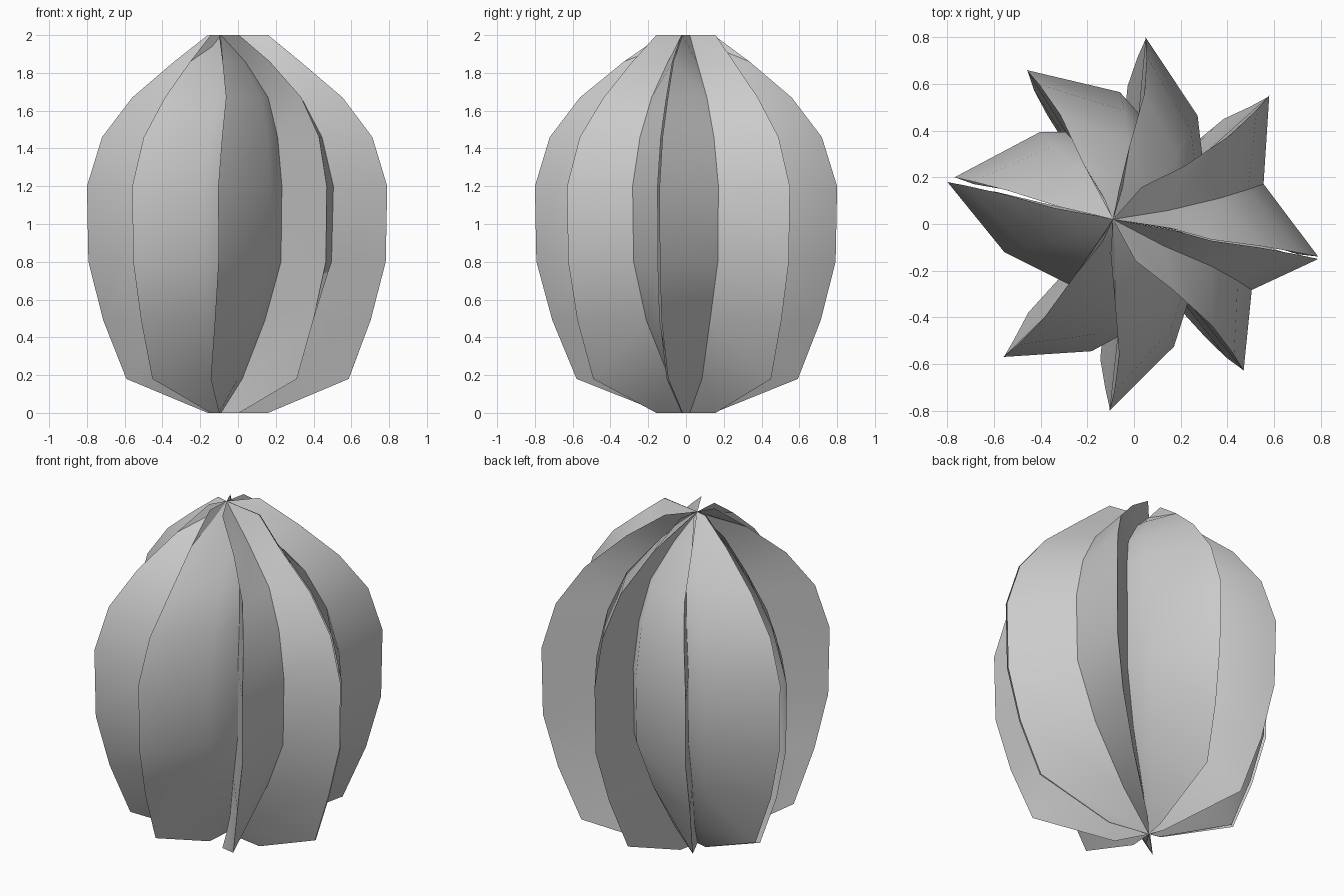
import bpy
from mathutils import Vector

if "Cube" in bpy.data.objects:
    bpy.data.objects.remove(bpy.data.objects["Cube"])

# levels: height, rib radius factor, valley factor, sideways lean
LEVELS = [(0, .20, 0, -.09), (.18, .74, .38, -.065), (.49, .89, .75, -.03),
          (.80, .99, .99, 0), (1.20, 1, 1.01, 0), (1.46, .90, .87, .01),
          (1.67, .70, .65, .01), (1.86, .42, .34, -.04), (2, .20, 0, -.09)]

# cross-section of each folded panel: rib, valley points, next rib
PANELS = {
    "front_panel_1": [(-.80, .18), (-.55, -.12), (-.25, -.27), (-.56, -.57)],
    "front_panel_2": [(-.56, -.57), (-.18, -.54), (-.07, -.48), (-.105, -.80)],
    "front_panel_3": [(-.105, -.80), (.17, -.52), (.23, -.33), (.47, -.63)],
    "front_panel_4": [(.47, -.63), (.50, -.28)],
    "front_panel_5": [(.50, -.28), (.79, -.15)],
    "back_panel_1": [(-.77, .20), (-.40, .39), (-.29, .39), (-.46, .66)],
    "back_panel_2": [(-.46, .66), (-.06, .56), (.02, .47), (.05, .80)],
    "back_panel_3": [(.05, .80), (.27, .46), (.29, .29), (.58, .55)],
    "back_panel_4": [(.58, .55), (.55, .17)],
    "back_panel_5": [(.55, .17), (.79, -.14)],
}


def panel(name, section):
    verts, faces = [], []
    n = len(section)
    for z, rib, valley, lean in LEVELS:
        for xy in section:
            p = Vector(xy)
            edge = p.length > .7
            q = p * (rib if edge else valley) + Vector((lean, .02 * (lean < -.05)))
            if edge:  # ribs lean but keep their radius
                q = q.normalized() * p.length * rib
            verts.append((q.x, q.y, z))
    for k in range(len(LEVELS) - 1):
        for i in range(n - 1):
            a = k * n + i
            faces.append((a, a + 1, a + n + 1, a + n))
    mesh = bpy.data.meshes.new(name)
    mesh.from_pydata(verts, [], faces)
    if name.startswith("back"):
        mesh.flip_normals()
    ob = bpy.data.objects.new(name, mesh)
    bpy.context.collection.objects.link(ob)
    ob.select_set(True)
    bpy.context.view_layer.objects.active = ob


for name, section in PANELS.items():
    panel(name, section)

# smooth petals with crisp folds
bpy.ops.object.shade_smooth_by_angle(angle=1.0)
